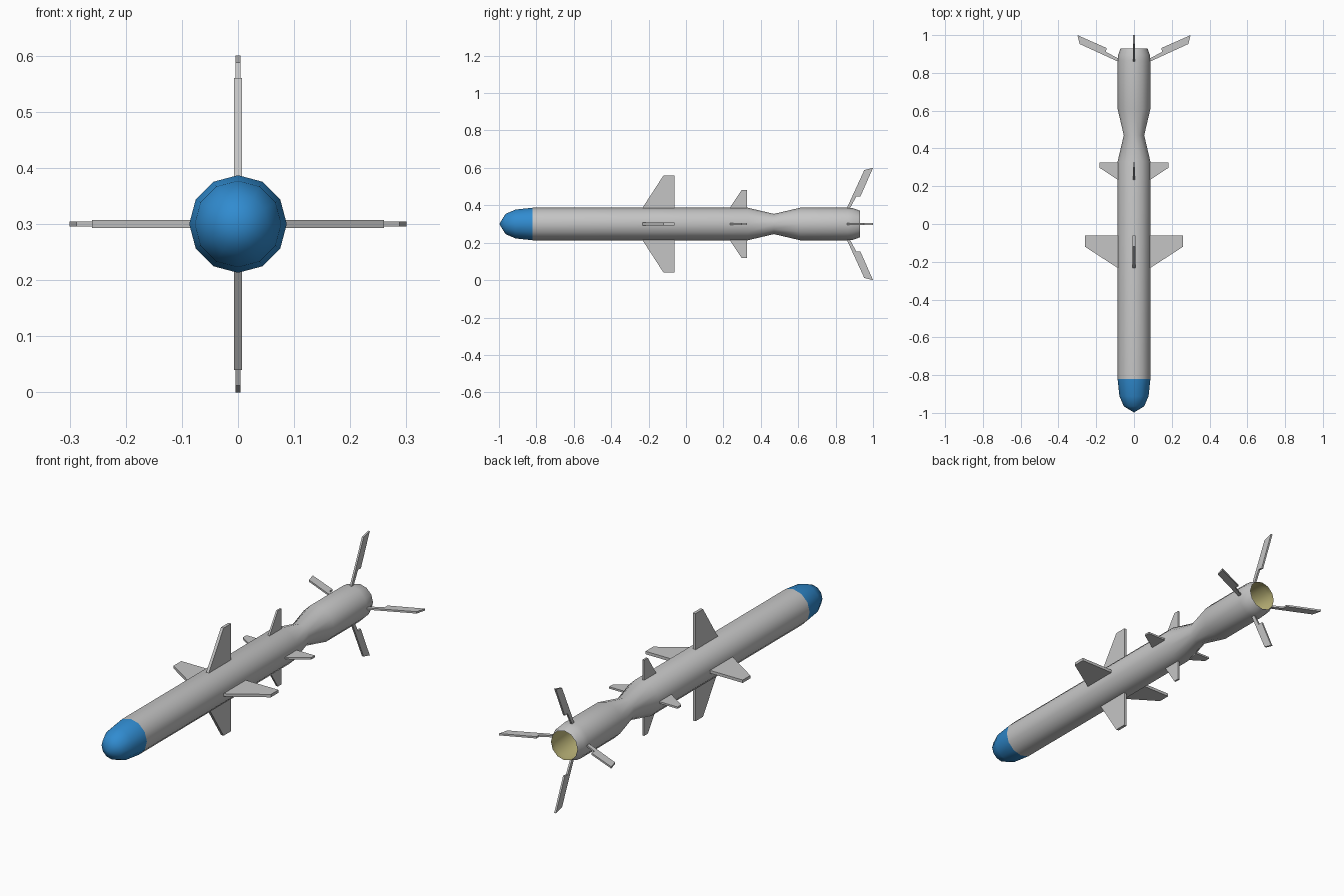
import bpy, bmesh, math
from mathutils import Matrix

if "Cube" in bpy.data.objects:
    bpy.data.objects.remove(bpy.data.objects["Cube"])

SIDES, AXIS_Z = 12, 0.3


def material(name, rgb):
    m = bpy.data.materials.new(name)
    m.diffuse_color = (*rgb, 1)
    m.use_nodes = True
    m.node_tree.nodes["Principled BSDF"].inputs["Base Color"].default_value = m.diffuse_color
    return m


GREY = material("light_grey", (0.56, 0.56, 0.56))
BLUE = material("nose_blue", (0.03, 0.26, 0.63))
KHAKI = material("nozzle_khaki", (0.58, 0.53, 0.22))


def finish(name, bm, mat):
    me = bpy.data.meshes.new(name)
    bm.to_mesh(me)
    bm.free()
    me.materials.append(mat)
    ob = bpy.data.objects.new(name, me)
    bpy.context.collection.objects.link(ob)
    return ob


def lathe(name, profile, mat):
    """Spin (y, radius) pairs round the long axis; rising y gives outward faces."""
    bm = bmesh.new()
    rings = []
    for y, r in profile:
        angles = [2 * math.pi * i / SIDES for i in range(SIDES)]
        rings.append([bm.verts.new((r * math.cos(a), y, AXIS_Z + r * math.sin(a)))
                      for a in angles])
    for a, b in zip(rings, rings[1:]):
        for j in range(SIDES):
            k = (j + 1) % SIDES
            bm.faces.new((a[j], b[j], b[k], a[k]))
    bmesh.ops.remove_doubles(bm, verts=bm.verts, dist=1e-5)
    ob = finish(name, bm, mat)
    bpy.ops.object.select_all(action='DESELECT')
    ob.select_set(True)
    bpy.context.view_layer.objects.active = ob
    bpy.ops.object.shade_smooth_by_angle(angle=math.radians(40))
    return ob


def fin_set(name, outline, thickness):
    """Four flat fins from one (y, radius) outline."""
    bm = bmesh.new()
    for i in range(4):
        rot = Matrix.Translation((0, 0, AXIS_Z)) @ Matrix.Rotation(i * math.pi / 2, 4, 'Y')
        lo, hi = [[bm.verts.new(rot @ Matrix.Translation((s * thickness / 2, y, r)).translation)
                   for y, r in outline] for s in (-1, 1)]
        bm.faces.new(lo)
        bm.faces.new(hi)
        n = len(outline)
        for j in range(n):
            k = (j + 1) % n
            bm.faces.new((lo[j], lo[k], hi[k], hi[j]))
    bmesh.ops.recalc_face_normals(bm, faces=bm.faces)
    finish(name, bm, GREY)


# Nose cone
lathe("nose_cone", [(-0.998, 0), (-0.965, 0.054), (-0.912, 0.077), (-0.82, 0.087)], BLUE)

# Body with pinched waist and tapered tail
lathe("body", [(-0.82, 0.087), (0.33, 0.087), (0.47, 0.054), (0.61, 0.087),
               (0.865, 0.087), (0.895, 0.084), (0.93, 0.071)], GREY)

# Hollow nozzle interior
lathe("nozzle_interior", [(0.93, 0.071), (0.895, 0.081), (0.61, 0.084),
                          (0.47, 0.05), (0.47, 0)], KHAKI)

# Fins
fin_set("main_fins", [(-0.24, 0.075), (-0.12, 0.26), (-0.062, 0.26), (-0.062, 0.075)], 0.014)
fin_set("mid_fins", [(0.23, 0.08), (0.298, 0.183), (0.326, 0.183), (0.326, 0.08)], 0.009)
fin_set("tail_fins", [(0.86, 0.085), (0.953, 0.288), (1.0, 0.3), (0.932, 0.146),
                      (0.911, 0.148), (0.877, 0.085)], 0.009)
